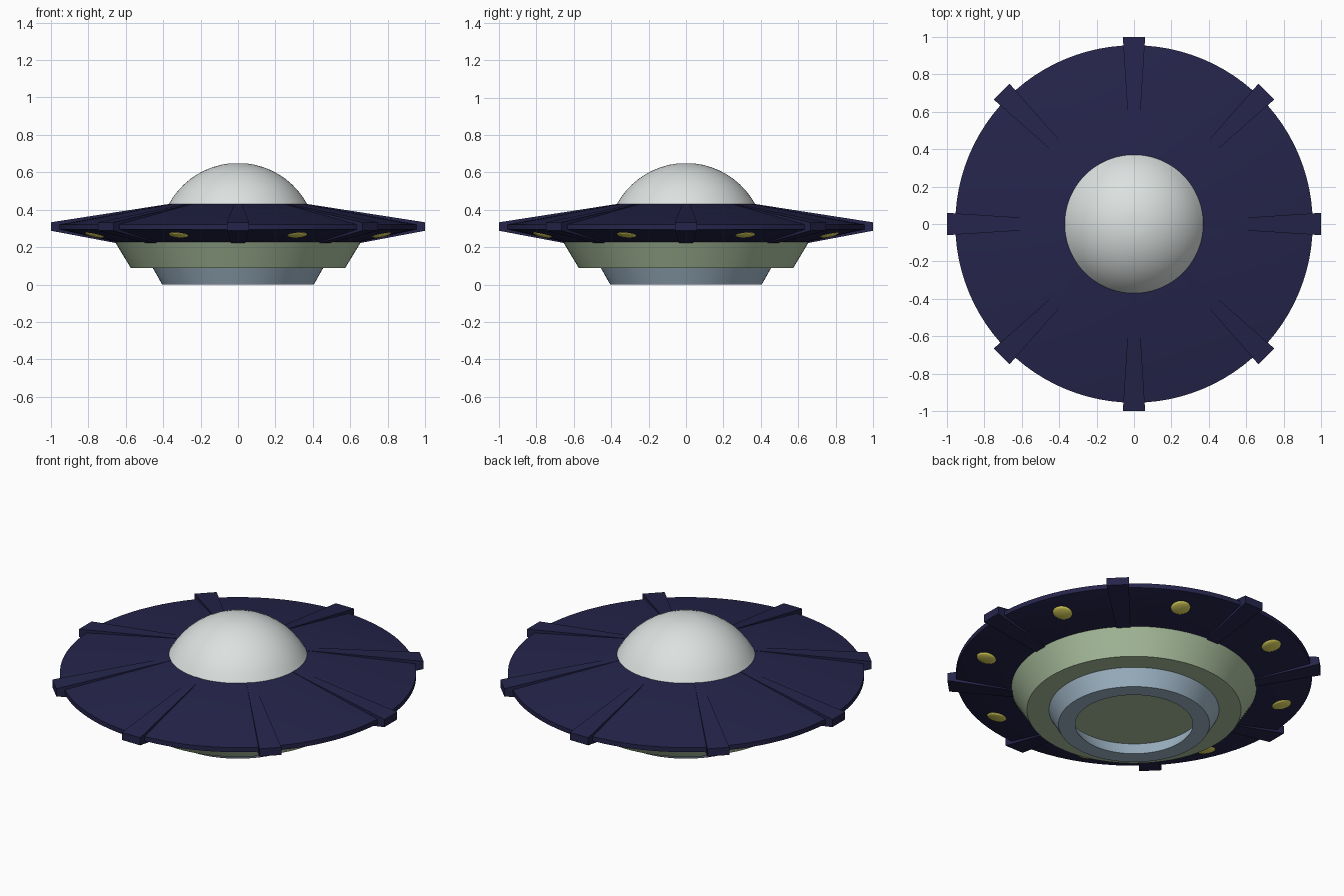
import bpy, bmesh, math
from mathutils import Matrix, Vector

if "Cube" in bpy.data.objects:
    bpy.data.objects.remove(bpy.data.objects["Cube"])


def material(name, r, g, b):
    lin = lambda c: ((c / 255 + 0.055) / 1.055) ** 2.4
    m = bpy.data.materials.new(name)
    m.diffuse_color = (lin(r), lin(g), lin(b), 1)
    m.use_nodes = True
    m.node_tree.nodes["Principled BSDF"].inputs["Base Color"].default_value = m.diffuse_color
    return m


NAVY = material("navy", 37, 36, 75)
WHITE = material("dome white", 220, 225, 224)
GREEN = material("pale green", 174, 196, 162)
BLUE = material("pale blue", 162, 185, 202)
YELLOW = material("lamp yellow", 245, 235, 105)


def finish(name, bm, mat, angle=None):
    bmesh.ops.recalc_face_normals(bm, faces=bm.faces)
    me = bpy.data.meshes.new(name)
    bm.to_mesh(me)
    bm.free()
    me.materials.append(mat)
    ob = bpy.data.objects.new(name, me)
    bpy.context.collection.objects.link(ob)
    if angle:
        bpy.ops.object.select_all(action='DESELECT')
        ob.select_set(True)
        bpy.context.view_layer.objects.active = ob
        bpy.ops.object.shade_smooth_by_angle(angle=math.radians(angle))
    return ob


def lathe(name, profile, mat, closed=False, n=96):
    """Revolve (radius, height) points about z."""
    bm = bmesh.new()
    vs = [bm.verts.new((r, 0, z)) for r, z in profile]
    pairs = list(zip(vs, vs[1:])) + ([(vs[-1], vs[0])] if closed else [])
    edges = [bm.edges.new(p) for p in pairs]
    bmesh.ops.spin(bm, geom=vs + edges, cent=(0, 0, 0), axis=(0, 0, 1),
                   angle=2 * math.pi, steps=n)
    bmesh.ops.remove_doubles(bm, verts=bm.verts, dist=1e-4)
    return finish(name, bm, mat, 25)


# Glass dome: spherical cap
R, CZ = 0.421, 0.229
cap = [(R * math.sin(math.radians(6.15 * i)), CZ + R * math.cos(math.radians(6.15 * i)))
       for i in range(11)]
cap[0] = (0, cap[1][1])
lathe("dome", cap + [(0, 0.42)], WHITE)

# Saucer disc
lathe("saucer_disc", [(0, 0.43), (0.37, 0.43), (0.955, 0.322), (0.955, 0.295),
                      (0.655, 0.228), (0, 0.228)], NAVY)

# Lower hull and hollow landing ring
lathe("lower_hull", [(0, 0.235), (0.657, 0.228), (0.574, 0.09), (0, 0.09)], GREEN)
lathe("landing_ring", [(0.457, 0.092), (0.405, 0), (0.315, 0), (0.367, 0.092)], BLUE, True)

# Eight tapered ribs wrapping the disc
bm = bmesh.new()
rib = [(0.33, 0.437), (1.0, 0.333), (1.0, 0.288), (0.64, 0.22), (0.4, 0.25)]
for k in range(8):
    rot = Matrix.Rotation(k * math.pi / 4, 3, 'Z')
    sides = []
    for s in (-1, 1):
        sides.append([bm.verts.new(rot @ Vector((r, s * (0.02 + 0.063 * (r - 0.37)), z)))
                      for r, z in rib])
    a, b = sides
    bm.faces.new(a)
    bm.faces.new(b[::-1])
    for i in range(len(rib)):
        j = (i + 1) % len(rib)
        bm.faces.new((a[i], b[i], b[j], a[j]))
finish("ribs", bm, NAVY)

# Eight flattened lamps under the disc, between the ribs
bm = bmesh.new()
tilt = math.atan2(0.067, 0.30)
for k in range(8):
    m = (Matrix.Rotation((k + 0.5) * math.pi / 4, 4, 'Z')
         @ Matrix.Translation((0.83, 0, 0.266))
         @ Matrix.Rotation(-tilt, 4, 'Y')
         @ Matrix.Diagonal((0.053, 0.053, 0.012, 1)))
    bmesh.ops.create_uvsphere(bm, u_segments=24, v_segments=12, radius=1, matrix=m)
finish("lamps", bm, YELLOW, 40)
